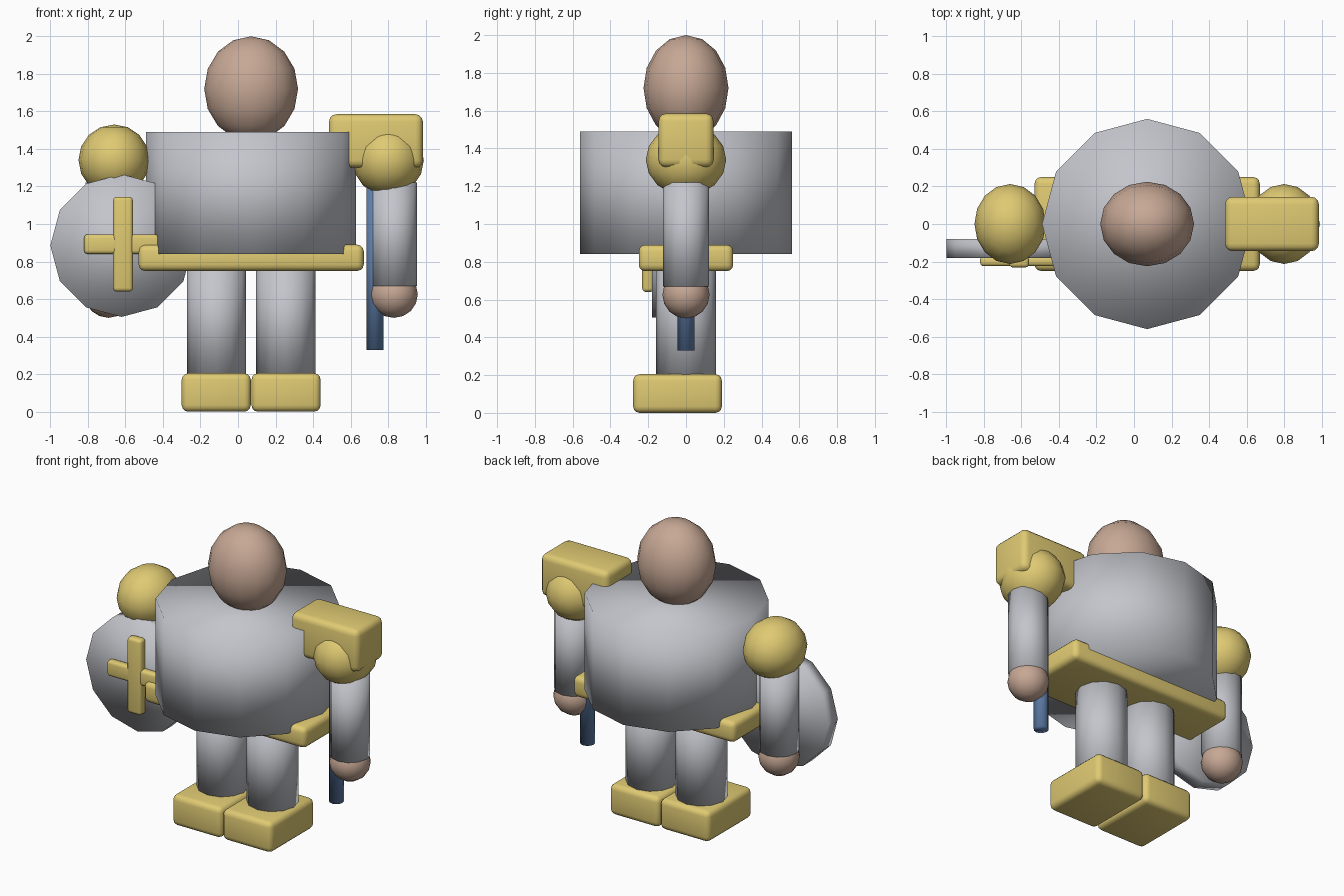
import bpy
from math import pi

cube = bpy.data.objects.get("Cube")
if cube:
    bpy.data.objects.remove(cube, do_unlink=True)


def material(name, rgb):
    mat = bpy.data.materials.new(name)
    mat.use_nodes = True
    mat.diffuse_color = (*rgb, 1)
    bsdf = next(n for n in mat.node_tree.nodes if n.type == 'BSDF_PRINCIPLED')
    bsdf.inputs["Base Color"].default_value = (*rgb, 1)
    return mat


steel = material("steel grey", (0.55, 0.56, 0.60))
gold = material("gold yellow", (0.74, 0.59, 0.17))
skin = material("skin", (0.57, 0.39, 0.30))
blue = material("blade blue", (0.12, 0.22, 0.42))

MID = 0.07  # the body's own centre line


def finish(name, mat, scale):
    obj = bpy.context.object
    obj.name = name
    obj.scale = scale
    bpy.ops.object.transform_apply(location=False, rotation=True, scale=True)
    obj.data.materials.append(mat)
    bpy.ops.object.shade_smooth()
    return obj


def ball(name, mat, centre, radii):
    bpy.ops.mesh.primitive_uv_sphere_add(segments=16, ring_count=8, radius=1, location=centre)
    return finish(name, mat, radii)


def post(name, mat, x, bottom, top, radius, sides=12):
    bpy.ops.mesh.primitive_cylinder_add(vertices=sides, radius=radius, depth=top - bottom,
                                        location=(x, 0, (bottom + top) / 2))
    return finish(name, mat, (1, 1, 1))


def block(name, mat, xs, ys, zs, bevel):
    spans = (xs, ys, zs)
    bpy.ops.mesh.primitive_cube_add(size=1, location=[(a + b) / 2 for a, b in spans])
    obj = finish(name, mat, [b - a for a, b in spans])
    mod = obj.modifiers.new("rounded edges", 'BEVEL')
    mod.width = bevel
    mod.segments = 3
    return obj


# Head, torso and belt
ball("head", skin, (MID, 0, 1.72), (0.25, 0.225, 0.28))
post("torso", steel, MID, 0.84, 1.49, 0.56)
block("belt", gold, (MID - 0.6, MID + 0.6), (-0.25, 0.25), (0.75, 0.89), 0.035)

# Limbs on both sides
for side, s in (("left", 1), ("right", -1)):
    ball(side + "_shoulder", gold, (MID + s * 0.73, 0, 1.34), (0.19, 0.213, 0.19))
    post(side + "_arm", steel, MID + s * 0.76, 0.67, 1.22, 0.123)
    ball(side + "_hand", skin, (MID + s * 0.76, 0, 0.625), (0.128, 0.125, 0.125))
    post(side + "_leg", steel, MID + s * 0.185, 0.18, 0.8, 0.158)
    foot_x = MID + s * 0.186
    block(side + "_foot", gold, (foot_x - 0.184, foot_x + 0.184),
          (-0.28, 0.19), (0, 0.205), 0.035)

# Shoulder guard and blade on the left
block("shoulder_guard", gold, (0.485, 0.985), (-0.145, 0.145), (1.30, 1.585), 0.04)
post("blade", blue, 0.73, 0.33, 1.25, 0.045)

# Shield with its cross on the right
bpy.ops.mesh.primitive_cylinder_add(vertices=12, radius=0.38, depth=0.1,
                                    location=(-0.62, -0.13, 0.885), rotation=(pi / 2, 0, 0))
finish("shield", steel, (1, 1, 1))
block("cross_upright", gold, (-0.665, -0.56), (-0.232, -0.17), (0.64, 1.145), 0.02)
block("cross_bar", gold, (-0.82, -0.41), (-0.225, -0.17), (0.84, 0.945), 0.02)
